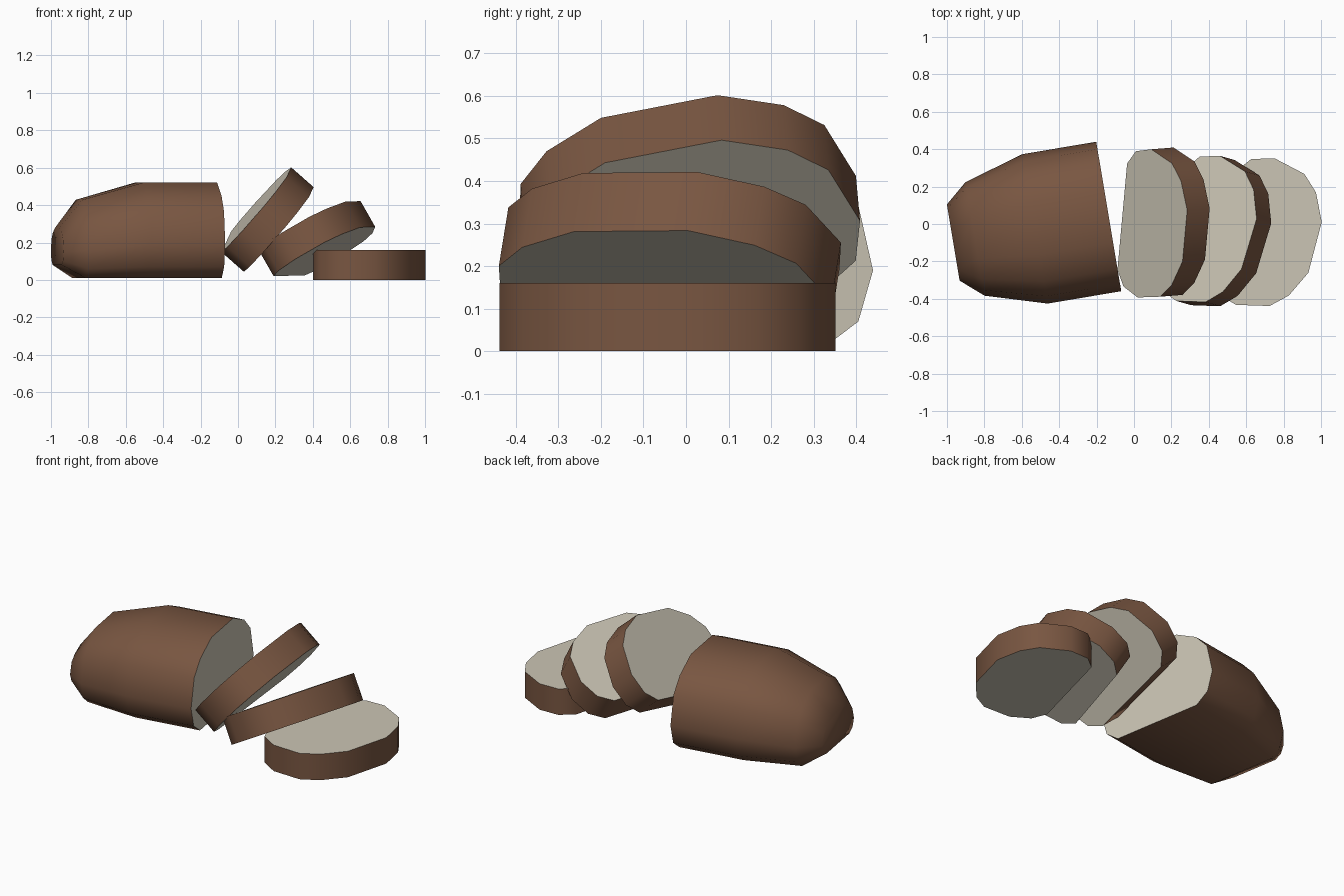
import bpy, math
from mathutils import Vector

if "Cube" in bpy.data.objects:
    bpy.data.objects.remove(bpy.data.objects["Cube"])


def material(name, rgb):
    m = bpy.data.materials.new(name)
    m.diffuse_color = (*rgb, 1)
    m.use_nodes = True
    m.node_tree.nodes["Principled BSDF"].inputs["Base Color"].default_value = m.diffuse_color
    return m


CRUST = material("brown crust", (0.19, 0.093, 0.053))
CRUMB = material("pale crumb", (0.60, 0.56, 0.46))

# Half cross-section of the loaf: (side, height), crown to base
HEIGHT = 0.51
HALF = [(0.14, 0.51), (0.285, 0.44), (0.365, 0.355), (0.405, 0.18), (0.37, 0.06), (0.29, 0.0)]
PROFILE = HALF + [(-s, h) for s, h in reversed(HALF)]


def bread(name, base, side, axis, layers, crumb_start=True):
    """Loft the profile along axis; layers = (offset, width scale, height scale, lift)."""
    n = Vector(axis).normalized()
    w = Vector(side)
    w = (w - n * w.dot(n)).normalized()
    up = n.cross(w)
    base = Vector(base)
    verts = [base + n * u + w * (s * ws) + up * (h * hs + lift)
             for u, ws, hs, lift in layers for s, h in PROFILE]
    k, last = len(PROFILE), len(layers) - 1
    faces = [(r * k + i, (r + 1) * k + i, (r + 1) * k + (i + 1) % k, r * k + (i + 1) % k)
             for r in range(last) for i in range(k)]
    faces += [tuple(range(k)), tuple(last * k + i for i in reversed(range(k)))]
    # Keep normals pointing outwards
    mesh = bpy.data.meshes.new(name)
    mesh.from_pydata(verts, [], faces)
    import bmesh
    bm = bmesh.new()
    bm.from_mesh(mesh)
    bmesh.ops.recalc_face_normals(bm, faces=bm.faces)
    bm.to_mesh(mesh)
    bm.free()
    mesh.materials.append(CRUST)
    mesh.materials.append(CRUMB)
    # Cut faces show the crumb
    mesh.polygons[-1].material_index = 1
    if crumb_start:
        mesh.polygons[-2].material_index = 1
    obj = bpy.data.objects.new(name, mesh)
    bpy.context.collection.objects.link(obj)
    bpy.ops.object.select_all(action='DESELECT')
    obj.select_set(True)
    bpy.context.view_layer.objects.active = obj
    bpy.ops.object.shade_smooth_by_angle(angle=math.radians(55))
    return obj


# Uncut loaf, tapering to a crusty heel
bread("loaf", (-0.135, 0.04, 0.01), (-0.165, 0.986, 0), (0.986, 0.165, 0),
      [(-0.843, 0.51, 0.39, 0.07), (-0.725, 0.76, 0.82, 0), (-0.40, 1, 1, 0), (0, 1, 1, 0)],
      crumb_start=False)

# Three fallen slices: middle of the crown on the upper face, side direction, downward axis
SLICES = [
    ("leaning_slice", (0.272, -0.063, 0.575), (0.09, 0.978, 0.189), (0.75, 0.06, -0.66)),
    ("tilted_slice", (0.615, -0.107, 0.42), (0.289, 0.957, 0.007), (0.49, -0.14, -0.86)),
    ("flat_slice", (0.968, -0.125, 0.16), (0.255, 0.966, 0), (0, 0, -1)),
]
for name, crown, side, axis in SLICES:
    n = Vector(axis).normalized()
    up = n.cross(Vector(side)).normalized()
    bread(name, Vector(crown) - up * HEIGHT, side, axis, [(0, 1, 1, 0), (0.16, 1, 1, 0)])
